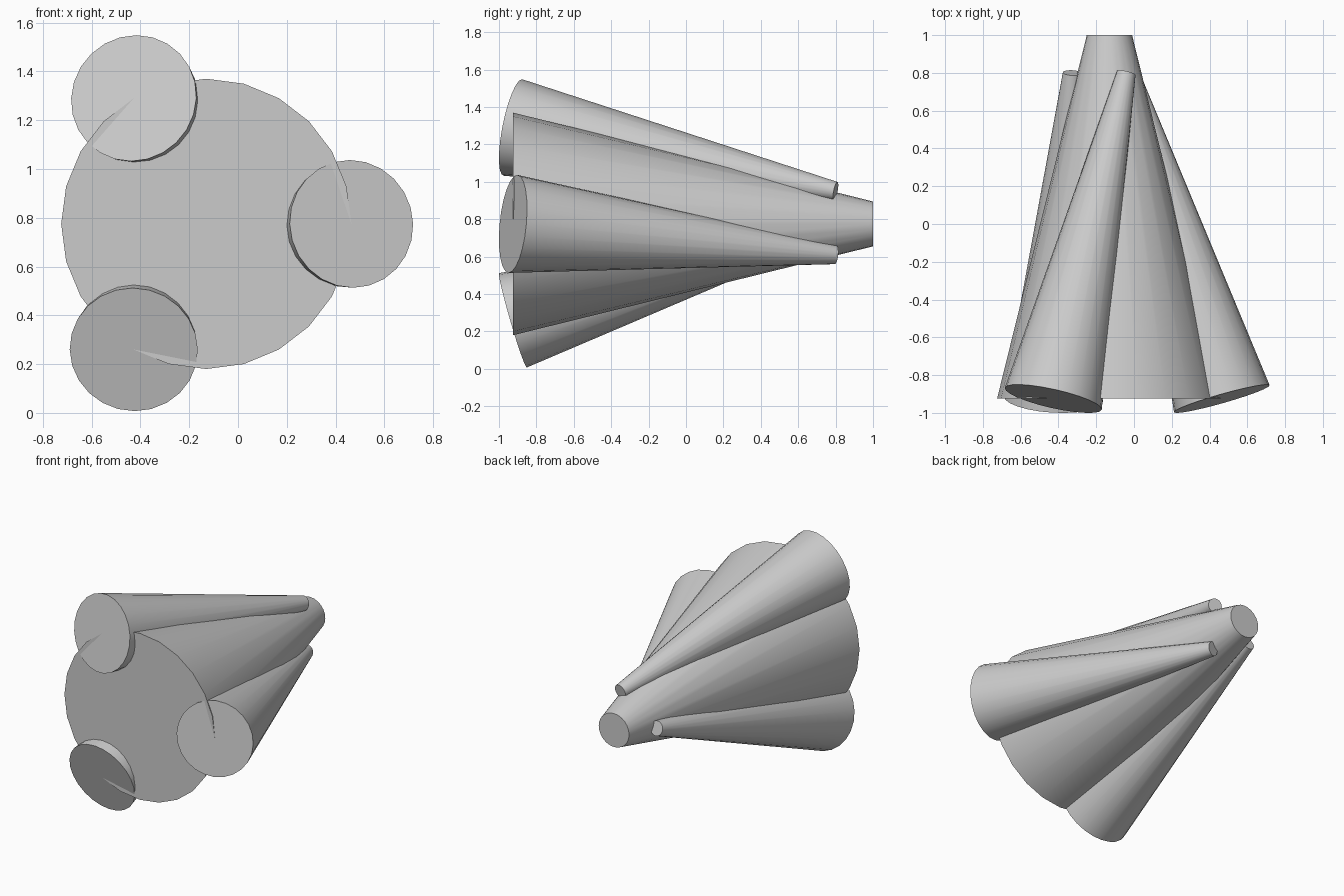
import bpy
import math
from mathutils import Vector

cube = bpy.data.objects.get("Cube")
if cube:
    bpy.data.objects.remove(cube, do_unlink=True)

# Single grey material
grey = bpy.data.materials.new("plain grey")
grey.use_nodes = True
colour = (0.6, 0.6, 0.6, 1.0)
grey.diffuse_color = colour
grey.node_tree.nodes["Principled BSDF"].inputs["Base Color"].default_value = colour

CX, CZ = -0.13, 0.775      # shared axis of the whole cluster
FRONT = -0.925             # plane of the wide ends


def tapered_tube(name, start, end, r_start, r_end):
    """Capped, truncated cone running from start to end."""
    axis = end - start
    bpy.ops.mesh.primitive_cone_add(
        vertices=24, radius1=r_start, radius2=r_end, depth=axis.length,
        location=(start + end) / 2,
        rotation=axis.to_track_quat('Z', 'Y').to_euler())
    obj = bpy.context.object
    obj.name = name
    obj.data.materials.append(grey)
    bpy.ops.object.shade_smooth_by_angle(angle=math.radians(30))
    return obj


def around(radius, degrees, y):
    """Point at an angle around the cluster axis, 0 being +x and 90 up."""
    a = math.radians(degrees)
    return Vector((CX + radius * math.cos(a), y, CZ + radius * math.sin(a)))


# Large central cone
tapered_tube("central_cone", Vector((CX, FRONT, CZ)), Vector((CX, 1, CZ)), 0.595, 0.12)

# Three slim cones leaning in and twisting around it
for name, angle in (("left_cone", 0), ("upper_cone", 120), ("lower_cone", 240)):
    tapered_tube(name, around(0.595, angle, FRONT), around(0.197, angle - 57, 0.8),
                 0.263, 0.05)
